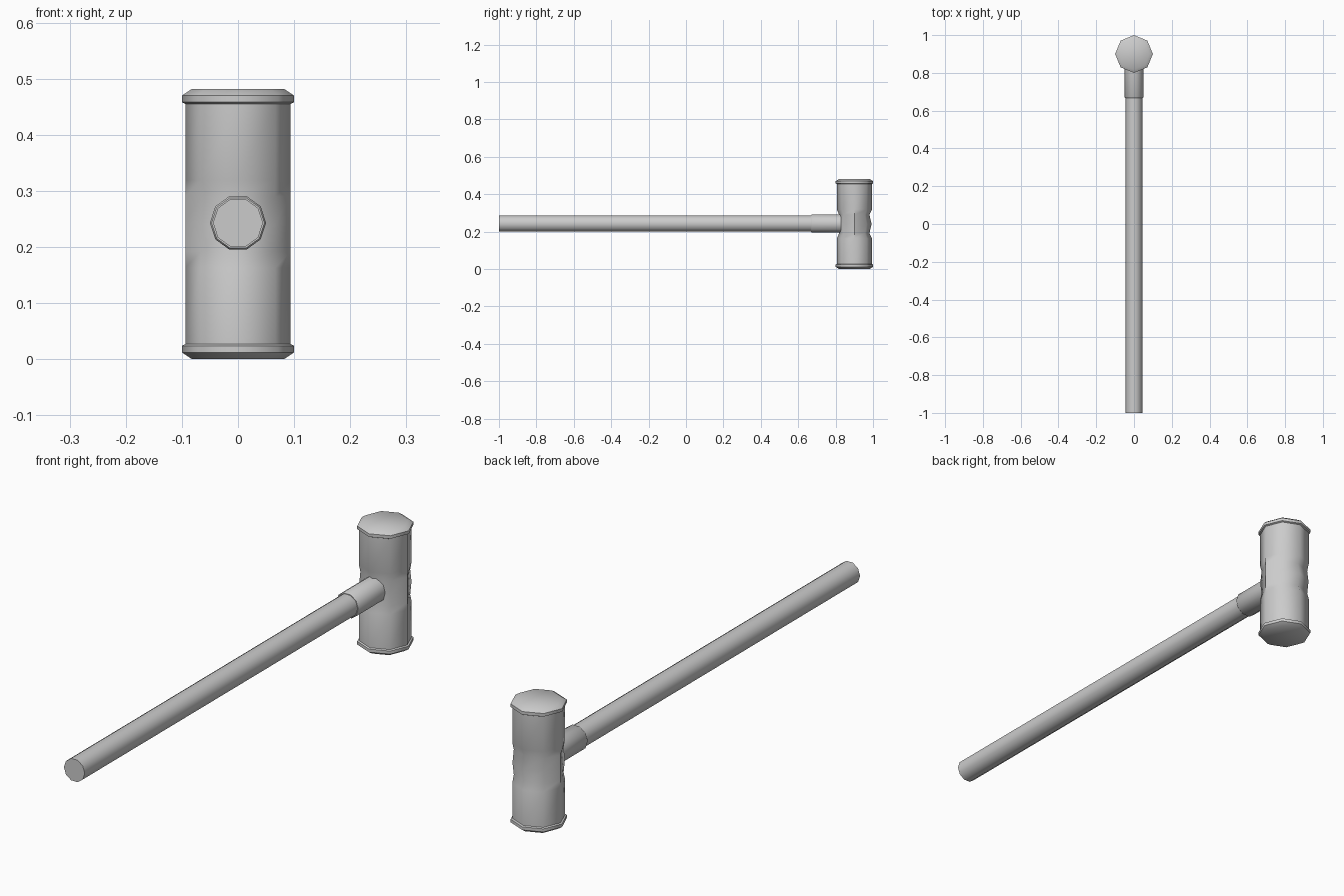
import bpy, math

if "Cube" in bpy.data.objects:
    bpy.data.objects.remove(bpy.data.objects["Cube"])

MID = 0.241  # height of the handle axis


def loft(name, rings, angle):
    """Skin a list of equal-sized rings, cap both ends, shade smooth by angle."""
    n = len(rings[0])
    verts = [p for r in rings for p in r]
    faces = [(k * n + i, k * n + (i + 1) % n, (k + 1) * n + (i + 1) % n, (k + 1) * n + i)
             for k in range(len(rings) - 1) for i in range(n)]
    last = (len(rings) - 1) * n
    faces += [tuple(reversed(range(n))), tuple(range(last, last + n))]
    mesh = bpy.data.meshes.new(name)
    mesh.from_pydata(verts, [], faces)
    obj = bpy.data.objects.new(name, mesh)
    bpy.context.collection.objects.link(obj)
    bpy.context.view_layer.objects.active = obj
    obj.select_set(True)
    bpy.ops.object.shade_smooth_by_angle(angle=math.radians(angle))
    obj.select_set(False)
    return obj


def head_ring(z, r, sy=1.0, n=8):
    return [(r * math.cos(2 * math.pi * i / n),
             0.9 + sy * r * math.sin(2 * math.pi * i / n), z) for i in range(n)]


def rod_ring(y, r, n=10):
    return [(r * math.cos(-2 * math.pi * i / n), y,
             MID + 0.002 + r * math.sin(-2 * math.pi * i / n)) for i in range(n)]


# octagonal head: bevelled rims and a waist pinched front and back
half = [(0, 0.082, 1), (0.012, 0.1, 1), (0.024, 0.1, 1), (0.027, 0.094, 1),
        (0.163, 0.094, 1), (0.192, 0.094, 0.86)]
profile = half + [(MID, 0.094, 0.98)] + [(2 * MID - z, r, s) for z, r, s in reversed(half)]
loft("hammer_head", [head_ring(*p) for p in profile], 46)

# long ten-sided handle
loft("handle", [rod_ring(-1.0, 0.0445), rod_ring(0.9, 0.0445)], 40)

# collar where the handle enters the head
loft("collar", [rod_ring(0.668, 0.047), rod_ring(0.672, 0.05), rod_ring(0.86, 0.05)], 40)
